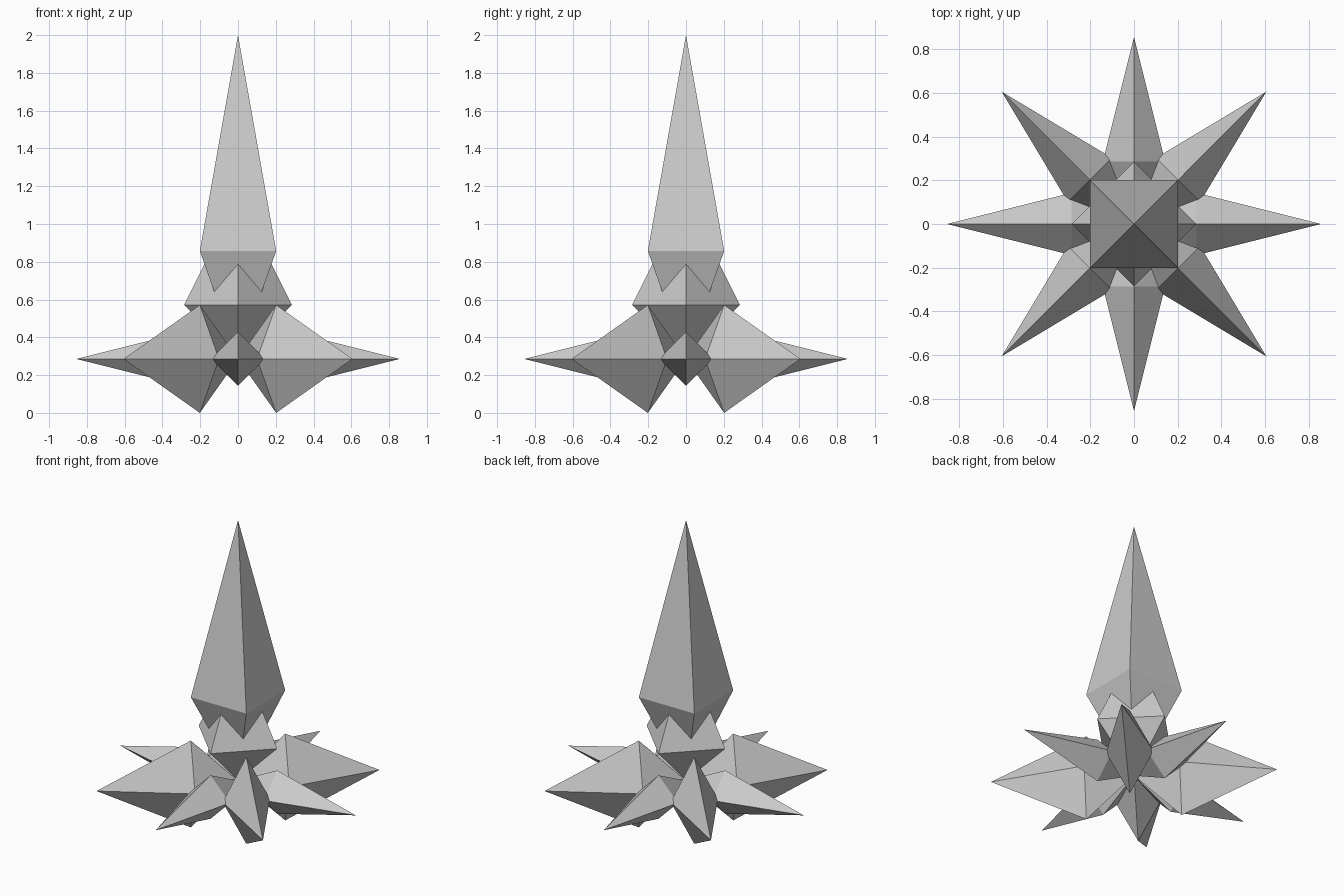
import bpy
import bmesh
from math import radians, sin, cos
from mathutils import Vector

if "Cube" in bpy.data.objects:
    bpy.data.objects.remove(bpy.data.objects["Cube"])

U = 2 / 7                      # base unit; the whole star is 7 units tall
CENTRE = Vector((0, 0, U))     # every spike starts here


def spike(name, axis, side, up, length):
    """Four-sided crystal: inner point at the centre, widest at 1/3, then a long tip."""
    bm = bmesh.new()
    waist = CENTRE + axis * (length / 3)
    ring = [bm.verts.new(waist + o) for o in (side, up, -side, -up)]
    for end in (CENTRE, CENTRE + axis * length):
        point = bm.verts.new(end)
        for i in range(4):
            bm.faces.new((ring[i], ring[(i + 1) % 4], point))
    bmesh.ops.recalc_face_normals(bm, faces=bm.faces)
    mesh = bpy.data.meshes.new(name)
    bm.to_mesh(mesh)
    bm.free()
    obj = bpy.data.objects.new(name, mesh)
    bpy.context.collection.objects.link(obj)


def flat(deg, r=1.0):
    return Vector((cos(radians(deg)) * r, sin(radians(deg)) * r, 0))


UP = Vector((0, 0, 1))

# Tall spire (square to the axes) and the short collar spike turned 45 degrees
spike("spire", UP, flat(45, U), flat(135, U), 6 * U)
spike("collar_spike", UP, flat(0, U), flat(90, U), 3 * U)

# Eight horizontal spikes: slim on the axes, tall on the diagonals
for i in range(8):
    a = i * 45
    diagonal = i % 2 == 1
    name = "diagonal_spike" if diagonal else "straight_spike"
    height = U if diagonal else U / 2
    spike(f"{name}_{i // 2 + 1}", flat(a), flat(a + 90, U / 2), UP * height, 3 * U)
